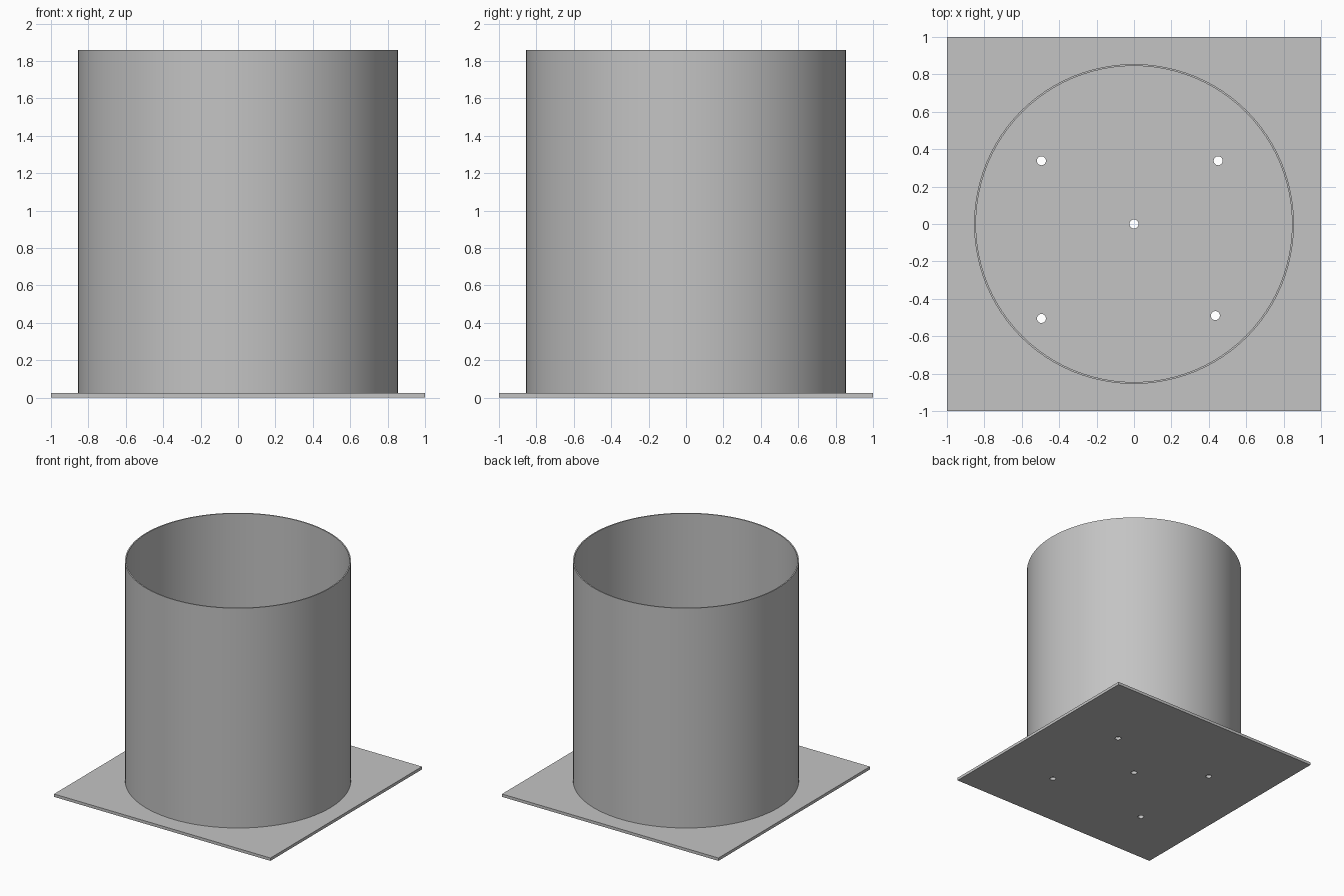
import bpy
import math

PLATE_TOP = 0.024
RIM = 1.86
OUTER, INNER = 0.855, 0.845
HOLE_RADIUS = 0.024
HOLES = [(0, 0), (-0.495, 0.338), (0.45, 0.338), (-0.495, -0.505), (0.435, -0.49)]

default = bpy.data.objects.get("Cube")
if default:
    bpy.data.objects.remove(default, do_unlink=True)

# Single grey metal
metal = bpy.data.materials.new("grey_metal")
metal.use_nodes = True
grey = (0.55, 0.55, 0.55, 1)
metal.diffuse_color = grey
metal.node_tree.nodes["Principled BSDF"].inputs["Base Color"].default_value = grey


def cylinder(name, radius, low, high, sides, x=0, y=0):
    bpy.ops.mesh.primitive_cylinder_add(
        vertices=sides, radius=radius, depth=high - low,
        location=(x, y, (low + high) / 2))
    obj = bpy.context.object
    obj.name = name
    return obj


def cut(target, cutter):
    mod = target.modifiers.new("cut", "BOOLEAN")
    mod.operation = "DIFFERENCE"
    mod.solver = "EXACT"
    mod.object = cutter
    bpy.context.view_layer.objects.active = target
    bpy.ops.object.modifier_apply(modifier=mod.name)
    bpy.data.objects.remove(cutter, do_unlink=True)


# Square base plate with drilled holes
bpy.ops.mesh.primitive_cube_add(size=1, location=(0, 0, PLATE_TOP / 2))
plate = bpy.context.object
plate.name = "base_plate"
plate.scale = (2, 2, PLATE_TOP)
bpy.ops.object.transform_apply(location=True, rotation=False, scale=True)
plate.data.materials.append(metal)
for x, y in HOLES:
    cut(plate, cylinder("hole_cutter", HOLE_RADIUS, -0.1, 0.1, 32, x, y))

# Open thin-walled tube standing on the plate
tube = cylinder("tube_wall", OUTER, PLATE_TOP, RIM, 96)
tube.data.materials.append(metal)
cut(tube, cylinder("bore_cutter", INNER, -0.1, RIM + 0.1, 96))
bpy.ops.object.select_all(action="DESELECT")
tube.select_set(True)
bpy.context.view_layer.objects.active = tube
bpy.ops.object.shade_smooth_by_angle(angle=math.radians(30))
